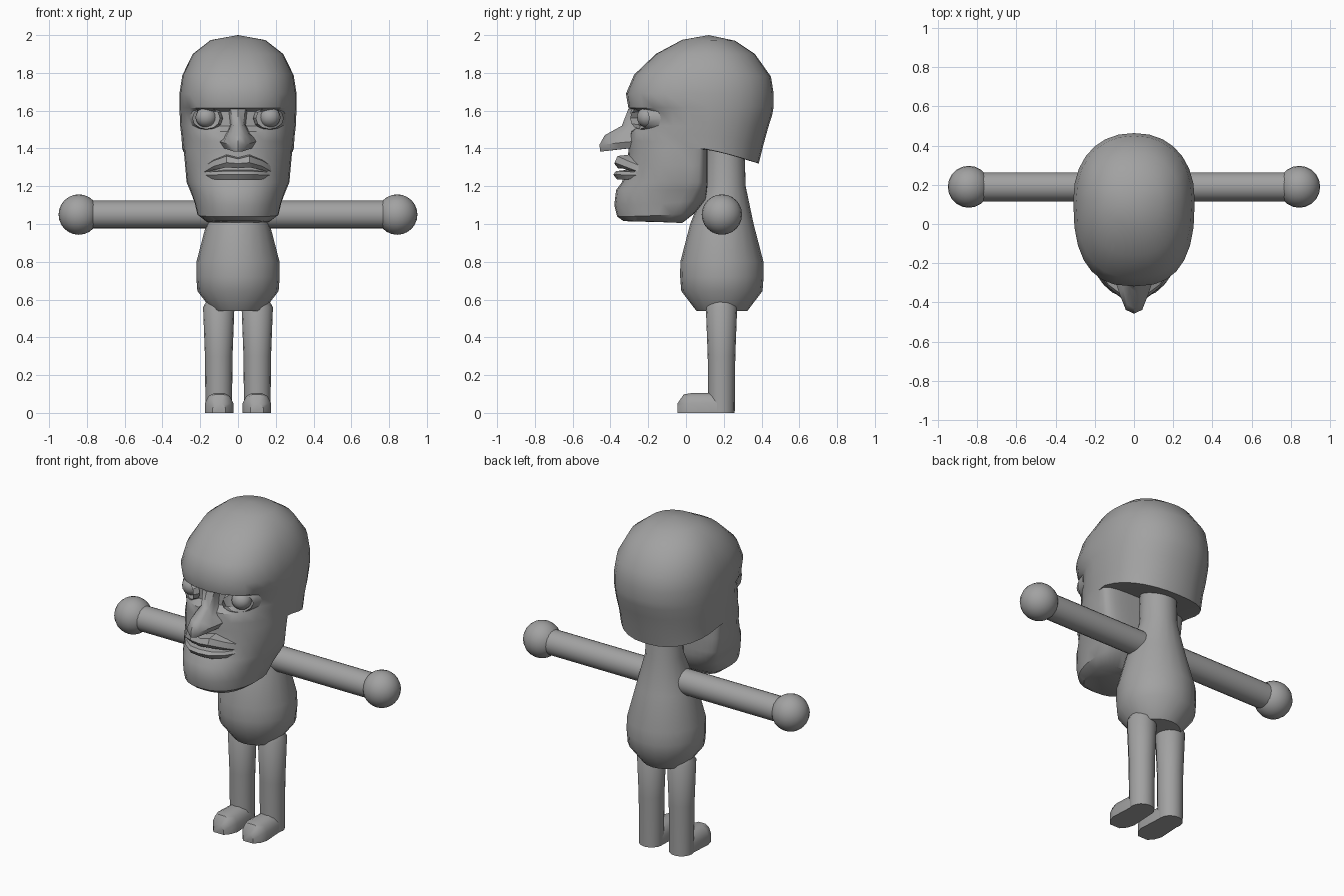
import bpy, bmesh, math
from mathutils import Vector

if "Cube" in bpy.data.objects:
    bpy.data.objects.remove(bpy.data.objects["Cube"])

grey = bpy.data.materials.new("stone grey")
grey.diffuse_color = (0.36, 0.36, 0.36, 1)
grey.use_nodes = True
grey.node_tree.nodes["Principled BSDF"].inputs["Base Color"].default_value = grey.diffuse_color


def finish(bm, name, angle=35):
    bmesh.ops.recalc_face_normals(bm, faces=bm.faces)
    me = bpy.data.meshes.new(name)
    bm.to_mesh(me)
    bm.free()
    ob = bpy.data.objects.new(name, me)
    bpy.context.collection.objects.link(ob)
    me.materials.append(grey)
    bpy.context.view_layer.objects.active = ob
    ob.select_set(True)
    bpy.ops.object.shade_smooth_by_angle(angle=math.radians(angle))
    ob.select_set(False)
    return ob


def loft(name, rings, angle=35, tip=None):
    """Skin closed rings of equal length, capping both ends."""
    bm = bmesh.new()
    vs = [[bm.verts.new(p) for p in r] for r in rings]
    n = len(vs[0])
    for a, b in zip(vs, vs[1:]):
        for i in range(n):
            j = (i + 1) % n
            bm.faces.new((a[i], a[j], b[j], b[i]))
    bm.faces.new(vs[0])
    if tip:
        t = bm.verts.new(tip)
        for i in range(n):
            bm.faces.new((vs[-1][i], vs[-1][(i + 1) % n], t))
    else:
        bm.faces.new(vs[-1])
    return finish(bm, name, angle)


def circle(c, r, n=20, axis="z"):
    pts = []
    for i in range(n):
        a = 2 * math.pi * i / n
        u, v = r * math.cos(a), r * math.sin(a)
        pts.append(Vector(c) + Vector((u, v, 0) if axis == "z" else (0, u, v)))
    return pts


def ball(name, c, scale, n=16):
    bm = bmesh.new()
    bmesh.ops.create_uvsphere(bm, u_segments=n, v_segments=n // 2 + 2, radius=1)
    for v in bm.verts:
        v.co = Vector(c) + Vector([a * b for a, b in zip(v.co, scale)])
    return finish(bm, name, 60)


def head_ring(zf, zb, yf, yb, ym, hw, pf, pb, n=28):
    """Egg-shaped ring, separate roundness front and back, tilted from zf to zb."""
    pts = []
    for i in range(n):
        a = 2 * math.pi * i / n
        s, c = math.sin(a), math.cos(a)
        p, reach = (pf, ym - yf) if c < 0 else (pb, yb - ym)
        x = hw * math.copysign(abs(s) ** (2 / p), s)
        y = ym + reach * math.copysign(abs(c) ** (2 / p), c)
        t = (y - yf) / (yb - yf)
        pts.append((x, y, zf + (zb - zf) * t * t))
    return pts


# Head: jaw, skull underside, eye hollow, brow and cranium
head = [
    (1.015, 1.005, -.33, -.02, -.13, .165, 2.5, 3),
    (1.04, 1.06, -.365, .05, -.07, .215, 2.3, 3),
    (1.10, 1.13, -.38, .105, -.03, .23, 2.3, 3),
    (1.18, 1.18, -.37, .112, .0, .255, 2.2, 4),
    (1.22, 1.22, -.34, .115, .02, .272, 2.2, 4),
    (1.31, 1.31, -.31, .115, .03, .28, 2.2, 4),
    (1.39, 1.40, -.305, .115, .04, .288, 2.2, 4),
    (1.44, 1.32, -.305, .385, .10, .295, 2.2, 2.3),
    (1.49, 1.42, -.295, .41, .11, .30, 2.3, 2.2),
    (1.52, 1.51, -.25, .435, .12, .306, 2.5, 2.2),
    (1.595, 1.58, -.25, .457, .12, .309, 2.5, 2.2),
    (1.615, 1.62, -.305, .464, .12, .31, 2.5, 2.2),
    (1.69, 1.69, -.318, .464, .12, .31, 2.6, 2.2),
    (1.79, 1.78, -.275, .45, .12, .295, 2.5, 2.2),
    (1.90, 1.90, -.16, .365, .12, .24, 2.3, 2.1),
    (1.975, 1.97, -.02, .26, .12, .145, 2.1, 2),
]
loft("head", [head_ring(*r) for r in head], 38, (0, .12, 2.0))

# Nose: narrow bridge widening to nostrils (z, front y, back y, front half width, back half width)
nose = [
    (1.61, -.305, -.22, .04, .055), (1.52, -.34, -.22, .025, .045),
    (1.47, -.43, -.24, .035, .075), (1.42, -.458, -.25, .042, .108),
    (1.385, -.455, -.26, .025, .085),
]
loft("nose", [[(-b, yb, z + .02 * (b > .08)), (-(a + b) / 2, (yf + yb) / 2, z + .01), (-a, yf + .02, z),
               (0, yf, z), (a, yf + .02, z), ((a + b) / 2, (yf + yb) / 2, z + .01), (b, yb, z + .02 * (b > .08))]
              for z, yf, yb, a, b in nose], 45)

# Lips: wedge sections swept from corner to corner (x, front y, top z, edge z, bottom z)
def lip(name, half):
    secs = [(-x, *r) for x, *r in reversed(half[1:])] + half
    loft(name, [[(x, y + .10, zt + .01), (x, y + .015, zt), (x, y, ze), (x, y + .02, zb), (x, y + .10, zb)]
                for x, y, zt, ze, zb in secs], 30)


lip("upper_lip", [(0, -.38, 1.345, 1.32, 1.295), (.06, -.378, 1.36, 1.325, 1.30),
                  (.13, -.325, 1.335, 1.305, 1.285), (.18, -.25, 1.305, 1.275, 1.27)])
lip("lower_lip", [(0, -.385, 1.28, 1.262, 1.235), (.07, -.375, 1.28, 1.262, 1.235),
                  (.13, -.325, 1.277, 1.26, 1.237), (.18, -.25, 1.275, 1.26, 1.25)])

# Torso with neck
torso = [(.54, .135), (.645, .215), (.72, .221), (.80, .22), (1.0, .168), (1.2, .108), (1.45, .1)]
loft("torso", [circle((0, .19 + .018 * (z > 1.1), z), r) for z, r in torso], 40)

for side, s in (("left", 1), ("right", -1)):
    # Eyes with a low rim of lids
    ball(side + "_eye", (s * .168, -.205, 1.565), (.057, .055, .054))
    bm = bmesh.new()
    rim = []
    for k in range(12):
        a = 2 * math.pi * k / 12
        for w, d in ((.072, -.02), (.088, .03)):
            x = .168 + w * math.cos(a)
            z = 1.56 + .8 * w * math.sin(a)
            rim.append(bm.verts.new((s * x, -.225 + (x - .168) * .7 + d, z)))
    for k in range(12):
        i, j = 2 * k, (2 * k + 2) % 24
        bm.faces.new((rim[i], rim[j], rim[j + 1], rim[i + 1]))
    finish(bm, side + "_eyelid")
    # Arm and round hand
    loft(side + "_arm", [circle((s * x, .19, 1.05), .074, 20, "x") for x in (.08, .84)])
    ball(side + "_hand", (s * .843, .19, 1.05), (.107, .107, .107), 20)
    # Leg tapering to the ankle
    loft(side + "_leg", [circle((s * .102, .188, z), r, 16) for z, r in ((0, .07), (.3, .073), (.56, .083), (.6, .06))])
    # Foot: flat-soled arches from heel to toe (y, half width, height)
    arch = [(1, 0), (1, .5), (.75, .85), (.35, 1), (-.35, 1), (-.75, .85), (-1, .5), (-1, 0)]
    foot = [(.19, .066, .105), (.03, .075, .105), (-.012, .062, .098), (-.045, .034, .05)]
    loft(side + "_foot", [[(s * .1 + u * w, y, v * h) for u, v in arch] for y, w, h in foot], 40)
